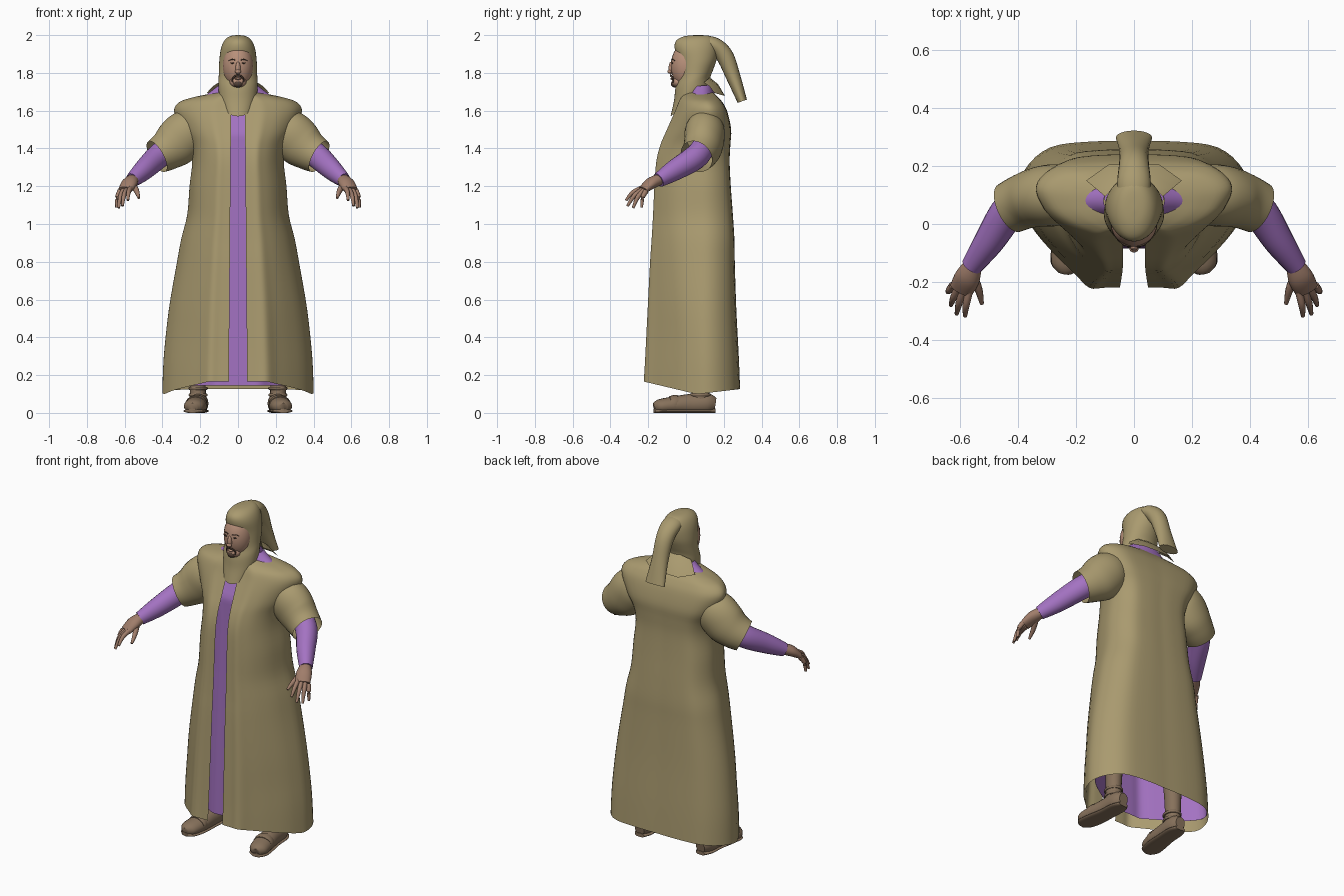
import bpy, bmesh
from math import sin, cos, pi, radians
from mathutils import Vector, Matrix

if "Cube" in bpy.data.objects:
    bpy.data.objects.remove(bpy.data.objects["Cube"])


def material(name, r, g, b):
    m = bpy.data.materials.new(name)
    m.use_nodes = True
    m.diffuse_color = (r, g, b, 1)
    m.node_tree.nodes["Principled BSDF"].inputs["Base Color"].default_value = (r, g, b, 1)
    return m


tan = material("tan cloth", .40, .325, .16)
purple = material("purple cloth", .37, .17, .54)
skin = material("hand skin", .35, .205, .145)
face_skin = material("face skin", .48, .28, .195)
leather = material("brown leather", .24, .165, .105)
hair = material("dark hair", .085, .052, .038)


def spline(pts, n):
    """Smooth curve through all points, n steps per span."""
    pts = [Vector(p) for p in pts]
    out = []
    last = len(pts) - 1
    for i in range(last):
        a, b, c, d = pts[max(i - 1, 0)], pts[i], pts[i + 1], pts[min(i + 2, last)]
        for k in range(n):
            t = k / n
            out.append(b + (c - a) * (t / 2) + (a * 2 - b * 5 + c * 4 - d) * (t * t / 2)
                       + (b * 3 - a - c * 3 + d) * (t ** 3 / 2))
    return out + [pts[-1]]


def finish(name, bm, mat, mirror=False):
    bmesh.ops.recalc_face_normals(bm, faces=bm.faces[:])
    mesh = bpy.data.meshes.new(name)
    bm.to_mesh(mesh)
    bm.free()
    mesh.materials.append(mat)
    for p in mesh.polygons:
        p.use_smooth = True
    mesh.set_sharp_from_angle(angle=radians(55))
    obj = bpy.data.objects.new(name, mesh)
    bpy.context.scene.collection.objects.link(obj)
    if mirror:
        obj.modifiers.new("Mirror", 'MIRROR')


def loft(name, rings, mat, closed=True, cap=False, mirror=False):
    """Skin a surface over a list of equal-length rings."""
    bm = bmesh.new()
    rows = [[bm.verts.new(p) for p in ring] for ring in rings]
    n = len(rows[0])
    for a, b in zip(rows, rows[1:]):
        for j in range(n if closed else n - 1):
            k = (j + 1) % n
            bm.faces.new((a[j], a[k], b[k], b[j]))
    if cap:
        bm.faces.new(rows[0])
        bm.faces.new(rows[-1])
    finish(name, bm, mat, mirror)


def tube(name, stations, mat, cap=True, mirror=True, sides=20, steps=5, floor=-1):
    """Oval tube along stations of x, y, z, side radius, upright radius."""
    path = spline(stations, steps)
    rings = []
    for i, s in enumerate(path):
        way = (path[min(i + 1, len(path) - 1)] - path[max(i - 1, 0)]).to_3d().normalized()
        side = way.cross(Vector((0, 0, 1)))
        side = side.normalized() if side.length > .2 else Vector((1, 0, 0))
        up = side.cross(way).normalized()
        ring = []
        for k in range(sides):
            a = 2 * pi * k / sides
            p = Vector(s[:3]) + side * cos(a) * s[3] + up * sin(a) * s[4]
            p.z = max(p.z, floor)
            ring.append(p)
        rings.append(ring)
    loft(name, rings, mat, cap=cap, mirror=mirror)


def ball(name, centre, radii, mat, mirror=False):
    bm = bmesh.new()
    bmesh.ops.create_uvsphere(bm, u_segments=24, v_segments=16, radius=1,
                              matrix=Matrix.Translation(centre) @ Matrix.Diagonal((*radii, 1)))
    finish(name, bm, mat, mirror)


def tilted_rings(rows, sides=36, steps=4):
    """Oval rings from front z, back z, front y, back y, half width."""
    rings = []
    for zf, zb, yf, yb, w in spline(rows, steps):
        ring = []
        for k in range(sides):
            a = 2 * pi * k / sides
            t = (1 - cos(a)) / 2
            ring.append((w * sin(a), yf + (yb - yf) * t, zf + (zb - zf) * t))
        rings.append(ring)
    return rings


# Robe: height, half width, front y, back y
body = [(.13, .40, -.22, .285), (.3, .392, -.212, .278), (.55, .365, -.2, .265),
        (.8, .322, -.188, .257), (.92, .3, -.18, .255), (1.05, .268, -.173, .247),
        (1.2, .256, -.166, .236), (1.33, .242, -.156, .23), (1.42, .256, -.134, .234),
        (1.5, .3, -.1, .238), (1.595, .338, -.058, .218), (1.645, .31, -.038, .192),
        (1.67, .24, -.024, .17), (1.685, .17, -.012, .155), (1.7, .1, 0, .14)]
# Half outline from the front edge round to the back: width share, depth share
outline = spline([(0, 0), (.15, 0), (.3, 0), (.45, .1), (.67, .25), (.87, .42), (1, .62),
                  (.94, .81), (.72, .96), (.35, 1), (0, 1)], 4)


def depth_share(t, z):
    """Make the front rounder from the hips upward."""
    fullness = min(max((z - .4) / .7, 0), 1)
    return t - fullness * .9 * t * max(.62 - t, 0)


def coat_rings():
    rings = []
    for i, (z, w, yf, yb) in enumerate(spline(body, 4)):
        gap = .036 + .014 * (1 - z / 1.7)
        ring = []
        for fx, t in outline:
            x = fx * w + (gap * (1 - fx) if t < .5 else 0)
            # The hem dips at the sides, fading out upward
            hem = .165 - .12 * t if t < .55 else .099 + .06 * (t - .55)
            ring.append((x, yf + (yb - yf) * depth_share(t, z),
                         z + (hem - .13) * max(0, 1 - i / 4)))
        rings.append(ring)
    return rings


def lining_rings(inset):
    """Under-robe hanging well behind the front opening."""
    rings = []
    for z, w, yf, yb in spline(body, 4):
        front = max(yf + inset, -.085)
        rings.append([(fx * (w - inset), front + (yb - inset - front) * depth_share(t, z),
                       max(z - inset, .145)) for fx, t in outline])
    return rings


loft("outer_robe", coat_rings(), tan, closed=False, mirror=True)
loft("inner_robe", lining_rings(.018), purple, closed=False, mirror=True)
loft("collar", tilted_rings([(1.655, 1.66, .0, .16, .21), (1.688, 1.693, .015, .15, .16),
                             (1.727, 1.737, .02, .14, .105)]), purple)

# Arms
tube("wide_sleeve", [(.2, .105, 1.535, .085, .09), (.27, .1, 1.485, .106, .122),
                     (.33, .093, 1.425, .103, .124), (.382, .077, 1.385, .096, .106),
                     (.43, .055, 1.357, .09, .092)], tan, cap=False, sides=28)
tube("under_sleeve", [(.34, .1, 1.42, .06, .065), (.425, .052, 1.355, .062, .066),
                      (.5, -.06, 1.285, .052, .056), (.56, -.145, 1.232, .037, .039)], purple)

# Hands
tube("palm", [(.553, -.135, 1.238, .03, .03), (.575, -.185, 1.215, .044, .031),
              (.597, -.228, 1.18, .041, .02)], skin)
knuckle = Vector((.597, -.222, 1.182))
across = Vector((.95, .35, -.25))
tips = {"index": (.583, -.318, 1.125), "middle": (.612, -.31, 1.095),
        "ring": (.632, -.28, 1.085), "little": (.643, -.235, 1.088)}
for i, (finger, tip) in enumerate(tips.items()):
    base = knuckle + across * (i - 1.5) * .02
    middle = (base + Vector(tip)) / 2 + Vector((.004, -.006, .01))
    tube(finger + "_finger", [(*base, .013, .015), (*middle, .012, .012), (*tip, .007, .007)],
         skin, sides=10, steps=4)
tube("thumb", [(.56, -.175, 1.21, .018, .018), (.537, -.225, 1.175, .014, .015),
               (.525, -.275, 1.138, .007, .007)], skin, sides=10)

# Legs and shoes
shoe = [(.205, .155, .045, .03, .035), (.207, .11, .05, .05, .055), (.212, .02, .045, .052, .055),
        (.222, -.07, .04, .058, .046), (.235, -.14, .034, .052, .038), (.24, -.168, .028, .025, .024)]
tube("shoe", shoe, leather, floor=.004)
tube("sole", [(x, y, .01, ru * 1.04, .012) for x, y, z, ru, rv in shoe], leather, floor=0)
tube("leg", [(.21, .075, .05, .044, .05), (.213, .08, .2, .044, .048), (.2, .08, .6, .07, .07)], leather)
for z in (.095, .13):
    tube("ankle_strap", [(.211, .076, z - .008, .047, .053), (.211, .076, z, .051, .057),
                         (.211, .076, z + .008, .047, .053)], leather)
tube("instep_strap", [(.218, -.05, .044, .056, .052), (.221, -.066, .044, .059, .05),
                      (.223, -.082, .042, .058, .046)], leather, floor=.004)

# Head covering
loft("hood", tilted_rings([(1.57, 1.73, -.082, .13, .088), (1.65, 1.75, -.064, .128, .102),
                           (1.72, 1.78, -.056, .13, .104), (1.78, 1.82, -.042, .145, .101),
                           (1.86, 1.87, -.042, .162, .099), (1.93, 1.93, -.06, .168, .09),
                           (1.97, 1.975, -.052, .155, .071), (1.993, 1.996, -.012, .125, .042),
                           (2, 2, .045, .06, .004)]), tan, cap=True)
tube("hood_tail", [(0, .06, 1.95, .05, .04), (0, .14, 1.95, .058, .042), (0, .203, 1.893, .052, .046),
                   (0, .25, 1.78, .05, .038), (0, .298, 1.65, .063, .026)], tan, mirror=False)
loft("scarf_fold", [[(0, .12, 1.78), (0, .17, 1.74), (0, .205, 1.68)],
                    [(.07, .12, 1.77), (.08, .165, 1.737), (.088, .205, 1.678)],
                    [(.1, .095, 1.75), (.135, .125, 1.728), (.165, .15, 1.694)]],
     tan, closed=False, mirror=True)

# Face
ball("face", (0, .005, 1.837), (.081, .085, .124), face_skin)
ball("nose", (0, -.08, 1.825), (.013, .012, .034), face_skin)
ball("nose_tip", (0, -.086, 1.807), (.016, .012, .011), face_skin)
ball("chin", (0, -.045, 1.752), (.044, .03, .03), face_skin)
ball("goatee", (0, -.058, 1.742), (.026, .022, .02), hair)
ball("lips", (0, -.074, 1.769), (.018, .008, .006), face_skin)
ball("eye", (.03, -.073, 1.852), (.011, .005, .004), hair, mirror=True)
tube("eyebrow", [(.013, -.077, 1.867, .003, .003), (.032, -.072, 1.872, .003, .003),
                 (.05, -.06, 1.865, .002, .002)], hair, sides=8)
tube("moustache", [(0, -.081, 1.786, .005, .005), (.018, -.077, 1.782, .005, .005),
                   (.031, -.066, 1.762, .004, .004), (.024, -.068, 1.748, .004, .004)], hair, sides=8)
